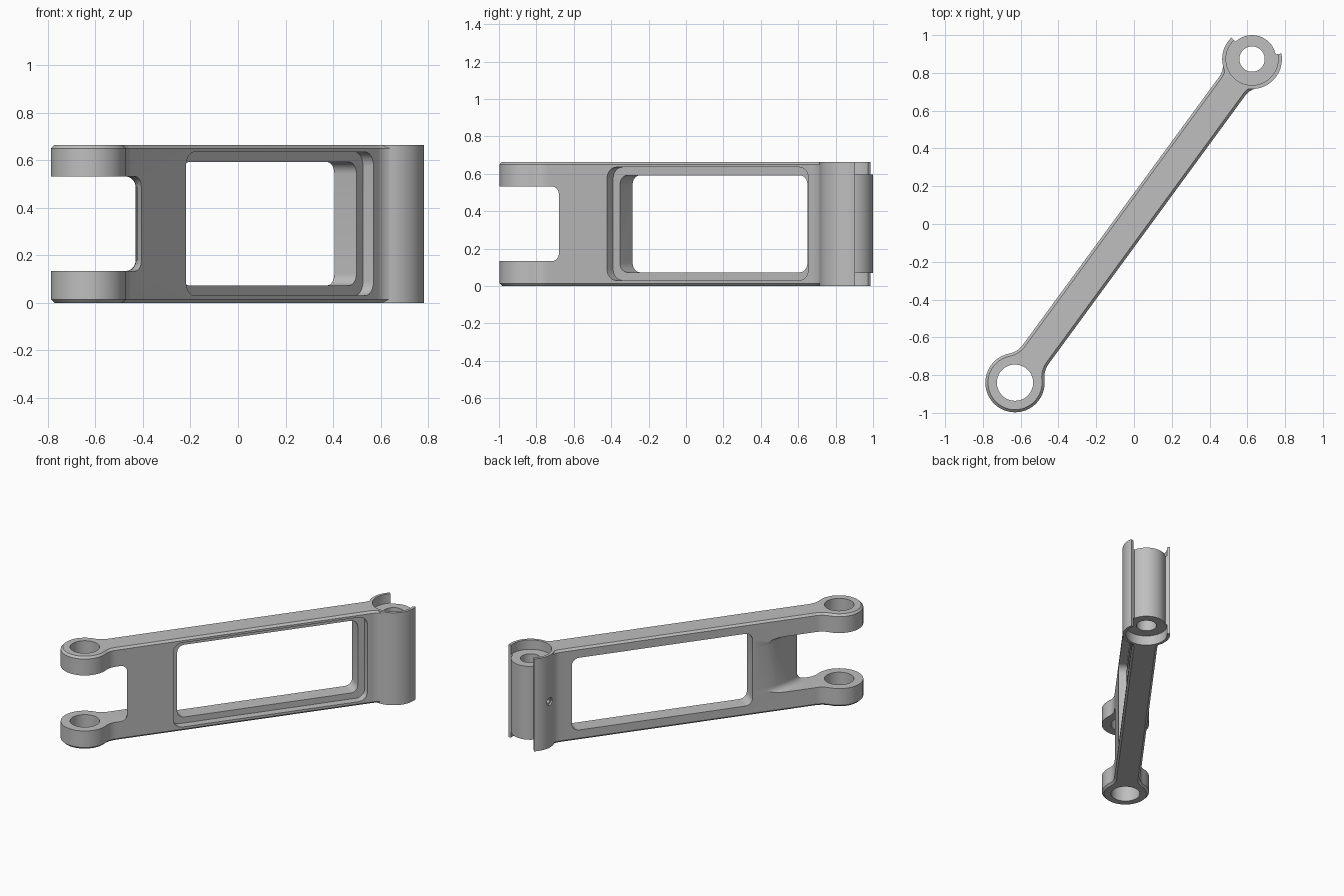
import bpy, bmesh
from math import sin, cos, atan2, sqrt, radians, pi
from mathutils import Matrix, Vector

if "Cube" in bpy.data.objects:
    bpy.data.objects.remove(bpy.data.objects["Cube"])

# Main dimensions; built along u (x) from the fork bore, then turned into place
FORK, PIVOT = Vector((-0.63, -0.84)), Vector((0.625, 0.873))
SPAN = (PIVOT - FORK).length
TURN = atan2(PIVOT.y - FORK.y, PIVOT.x - FORK.x)
H, HALF = 0.664, 0.085
R_FORK, R_SLEEVE, R_BARREL = 0.157, 0.158, 0.127

grey = bpy.data.materials.new("plain grey")
grey.use_nodes = True
grey.diffuse_color = (0.52, 0.52, 0.52, 1)
grey.node_tree.nodes["Principled BSDF"].inputs["Base Color"].default_value = (0.52, 0.52, 0.52, 1)


def arc(cx, cy, r, a0, a1, n):
    return [(cx + r * cos(a0 + (a1 - a0) * i / n), cy + r * sin(a0 + (a1 - a0) * i / n))
            for i in range(n + 1)]


def finish(name, bm):
    bmesh.ops.recalc_face_normals(bm, faces=bm.faces)
    mesh = bpy.data.meshes.new(name)
    bm.to_mesh(mesh)
    bm.free()
    mesh.materials.append(grey)
    obj = bpy.data.objects.new(name, mesh)
    bpy.context.collection.objects.link(obj)
    return obj


def prism(name, pts, lo, hi, sideways=False, bevel=0, segments=1, rule=None):
    """Extrude a profile along z, or along y when sideways; bevel chosen rim edges."""
    bm = bmesh.new()
    place = (lambda p, h: (p[0], h, p[1])) if sideways else (lambda p, h: (p[0], p[1], h))
    face = bm.faces.new([bm.verts.new(place(p, lo)) for p in pts])
    new = bmesh.ops.extrude_face_region(bm, geom=[face])["geom"]
    axis = Vector((0, 1, 0)) if sideways else Vector((0, 0, 1))
    bmesh.ops.translate(bm, vec=axis * (hi - lo),
                        verts=[g for g in new if isinstance(g, bmesh.types.BMVert)])
    bmesh.ops.recalc_face_normals(bm, faces=bm.faces)
    if bevel:
        rim = [e for e in bm.edges if abs(e.verts[0].co.z - e.verts[1].co.z) < 1e-5
               and (rule is None or all(rule(v.co) for v in e.verts))]
        bmesh.ops.bevel(bm, geom=rim, offset=bevel, segments=segments,
                        profile=0.5, affect='EDGES')
    return finish(name, bm)


def disc(name, u, r, lo, hi):
    return prism(name, arc(u, 0, r, 0, 2 * pi, 64)[:-1], lo, hi)


def combine(target, tool, operation):
    mod = target.modifiers.new(operation.lower(), 'BOOLEAN')
    mod.object, mod.operation, mod.solver = tool, operation, 'EXACT'
    bpy.context.view_layer.objects.active = target
    bpy.ops.object.modifier_apply(modifier=mod.name)
    bpy.data.objects.remove(tool)


def fillet(u, su, r, rf):
    """Concave blend from a round boss at u to the bar's upper edge."""
    rise = HALF + rf
    run = sqrt((r + rf) ** 2 - rise ** 2)
    pts = arc(run, rise, rf, atan2(-rise, -run), -pi / 2, 8)
    return [(u + su * x, y) for x, y in pts], atan2(rise, run)


def rounded_rect(u0, u1, z0, z1, r):
    corners = [(u1 - r, z1 - r), (u0 + r, z1 - r), (u0 + r, z0 + r), (u1 - r, z0 + r)]
    return [p for i, (u, z) in enumerate(corners)
            for p in arc(u, z, r, i * pi / 2, (i + 1) * pi / 2, 6)]


def mirror(pts):
    return [(u, -v) for u, v in pts]


# Bar with the fork boss, blended at both ends and chamfered on its rims
fork_blend, angle = fillet(0, 1, R_FORK, 0.12)
sleeve_blend, _ = fillet(SPAN, -1, R_SLEEVE - 0.002, 0.10)
outline = (arc(0, 0, R_FORK, angle, 2 * pi - angle, 44)[1:-1]
           + mirror(fork_blend) + mirror(sleeve_blend)[::-1]
           + [(SPAN, 0)] + sleeve_blend + fork_blend[::-1])
arm = prism("link_arm", outline, 0, H, bevel=0.014)

# Open sleeve wrapped around the pivot barrel
start, end = radians(80), radians(317)
shell = (arc(SPAN, 0, R_SLEEVE, start, end, 48)
         + arc(SPAN, 0, 0.12, end, start, 48))
combine(arm, prism("sleeve", shell, 0, H), 'UNION')
for lo, hi in ((-0.1, 0.07), (0.597, 0.8)):
    combine(arm, disc("sleeve_recess", SPAN, 0.138, lo, hi), 'DIFFERENCE')
combine(arm, disc("barrel", SPAN, R_BARREL, 0.07, 0.597), 'UNION')

# Bores
combine(arm, disc("pivot_bore", SPAN, 0.067, -0.1, 0.8), 'DIFFERENCE')
combine(arm, disc("fork_bore", 0, 0.096, -0.1, 0.8), 'DIFFERENCE')

# Fork slot with a swept end wall and rounded corners
wall = [(0.25, -0.3), (0.262, -0.085), (0.277, -0.055), (0.302, -0.028),
        (0.34, 0.002), (0.39, 0.03), (0.455, 0.058), (0.535, 0.085), (0.75, 0.15)]
slot = [(-0.3, 0.3), (-0.3, -0.3)] + wall + [(0.75, 0.3)]
on_wall = lambda co: any(abs(co.x - u) + abs(co.y - v) < 1e-4 for u, v in wall)
combine(arm, prism("fork_slot", slot, 0.133, 0.532, bevel=0.045, segments=5,
                   rule=on_wall), 'DIFFERENCE')

# Window with a stepped ledge on the front side
opening = rounded_rect(0.625, 1.868, 0.073, 0.592, 0.05)
ledge = rounded_rect(0.58, 1.915, 0.03, 0.635, 0.06)
combine(arm, prism("window_opening", opening, -0.3, 0.3, sideways=True), 'DIFFERENCE')
combine(arm, prism("window_ledge", ledge, -0.3, -0.03, sideways=True), 'DIFFERENCE')

# Small counterbored screw hole in the sleeve
direction = Vector((cos(radians(124)), sin(radians(124)), 0))
for radius, inner in ((0.028, 0.145), (0.014, 0.09)):
    bm = bmesh.new()
    middle = Vector((SPAN, 0, 0.33)) + direction * (inner + 0.22) / 2
    bmesh.ops.create_cone(bm, cap_ends=True, segments=20, radius1=radius, radius2=radius,
                          depth=0.22 - inner,
                          matrix=Matrix.Translation(middle)
                          @ direction.to_track_quat('Z', 'Y').to_matrix().to_4x4())
    combine(arm, finish("screw_hole", bm), 'DIFFERENCE')

# Turn into place and shade
arm.data.transform(Matrix.Translation((FORK.x, FORK.y, 0)) @ Matrix.Rotation(TURN, 4, 'Z'))
bpy.ops.object.select_all(action='DESELECT')
arm.select_set(True)
bpy.context.view_layer.objects.active = arm
bpy.ops.object.shade_smooth_by_angle(angle=radians(30))
